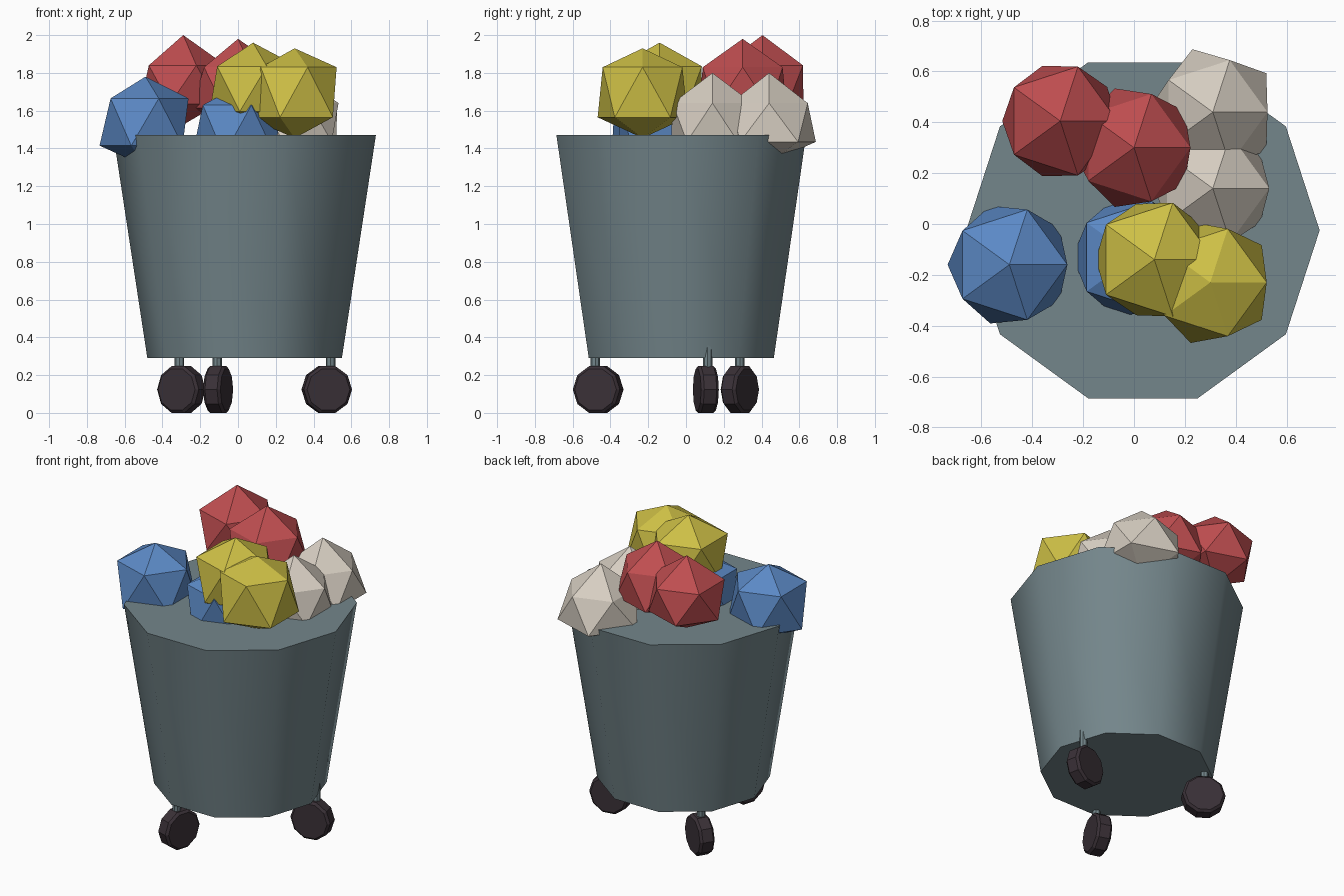
import bpy, bmesh, math
from mathutils import Matrix, Vector

if "Cube" in bpy.data.objects:
    bpy.data.objects.remove(bpy.data.objects["Cube"])


def material(name, rgb):
    m = bpy.data.materials.new(name)
    m.diffuse_color = (*rgb, 1)
    m.use_nodes = True
    m.node_tree.nodes["Principled BSDF"].inputs["Base Color"].default_value = m.diffuse_color
    return m


STEEL = material("grey_steel", (0.175, 0.24, 0.26))
RUBBER = material("dark_rubber", (0.042, 0.03, 0.038))
RED = material("red_bag", (0.52, 0.075, 0.08))
BLUE = material("blue_bag", (0.105, 0.25, 0.56))
YELLOW = material("yellow_bag", (0.61, 0.52, 0.06))
CREAM = material("cream_bag", (0.68, 0.62, 0.54))


def add_object(name, bm, mat, smooth_sides=False):
    bmesh.ops.recalc_face_normals(bm, faces=bm.faces[:])
    bm.normal_update()
    if smooth_sides:
        for f in bm.faces:
            f.smooth = abs(f.normal.z) < 0.8
        for e in bm.edges:
            if any(not f.smooth for f in e.link_faces):
                e.smooth = False
    me = bpy.data.meshes.new(name)
    bm.to_mesh(me)
    bm.free()
    me.materials.append(mat)
    ob = bpy.data.objects.new(name, me)
    bpy.context.collection.objects.link(ob)
    return ob


def cone(bm, sides, r_low, r_high, depth, matrix):
    bmesh.ops.create_cone(bm, cap_ends=True, segments=sides, radius1=r_low,
                          radius2=r_high, depth=depth, matrix=matrix)


# Tapered ten-sided bin, smooth walls and flat caps
bm = bmesh.new()
cone(bm, 10, 0.515, 0.695, 1.18, Matrix.Identity(4))
# make sure a corner points along +x
corner = max(bm.verts, key=lambda v: v.co.z * 10 + v.co.x)
turn = -math.atan2(corner.co.y, corner.co.x)
bmesh.ops.transform(bm, verts=bm.verts[:], matrix=Matrix.Translation((0.035, -0.025, 0.88))
                    @ Matrix.Rotation(turn, 4, 'Z'))
add_object("bin_body", bm, STEEL, True)

# Swivel casters: wheel position, stem position, axle direction in degrees
casters = [
    ("left", (-0.30, 0.285), (-0.31, 0.285), 58),
    ("front", (-0.105, -0.465), (-0.11, -0.48), -17),
    ("right", (0.47, 0.105), (0.49, 0.115), -79),
]
for side, wheel, stem, angle in casters:
    bm = bmesh.new()
    a = math.radians(angle)
    axle = Vector((math.cos(a), math.sin(a), 0))
    rot = axle.to_track_quat('Z', 'Y').to_matrix().to_4x4()
    cone(bm, 10, 0.13, 0.13, 0.095, Matrix.Rotation(math.radians(18), 4, 'Z'))
    rims = [e for e in bm.edges if abs(e.verts[0].co.z - e.verts[1].co.z) < 1e-4]
    bmesh.ops.bevel(bm, geom=rims, offset=0.014, segments=1, affect='EDGES')
    bmesh.ops.transform(bm, verts=bm.verts[:],
                        matrix=Matrix.Translation((*wheel, 0.125)) @ rot)
    # rest the wheel exactly on the ground
    low = min(v.co.z for v in bm.verts)
    bmesh.ops.translate(bm, verts=bm.verts[:], vec=(0, 0, -low))
    add_object(side + "_caster_wheel", bm, RUBBER)

    bm = bmesh.new()
    cone(bm, 8, 0.025, 0.025, 0.26, Matrix.Translation((*stem, 0.25)))
    add_object(side + "_caster_stem", bm, STEEL)


# Faceted rubbish bags: sagging icosahedra, slightly wider at the lower ring
def bag(name, x, y, top, mat, shoulder=0.12, upper=0.222, lower=0.245):
    bm = bmesh.new()
    bmesh.ops.create_icosphere(bm, subdivisions=1, radius=1)
    for v in bm.verts:
        z = v.co.z
        flat = Vector((v.co.x, v.co.y))
        if z > 0.8:
            r, h = 0, top
        elif z > 0:
            r, h = upper, top - shoulder
        elif z > -0.8:
            r, h = lower, top - 0.365
        else:
            r, h = 0, top - 0.475
        if r:
            flat = flat.normalized() * r
        v.co = (x + flat.x, y + flat.y, h)
    add_object(name, bm, mat)


bag("red_bag_back", -0.29, 0.405, 2.0, RED, 0.16, 0.225, 0.228)
bag("red_bag_middle", 0.0, 0.30, 1.98, RED, 0.15)
bag("yellow_bag_left", 0.08, -0.14, 1.96, YELLOW, 0.125, 0.235, 0.23)
bag("yellow_bag_right", 0.30, -0.23, 1.93, YELLOW, 0.10, 0.222, 0.25)
bag("blue_bag_left", -0.49, -0.16, 1.78, BLUE, 0.115, 0.228, 0.243)
bag("blue_bag_middle", 0.0, -0.13, 1.73, BLUE, 0.10, 0.23, 0.242)
bag("cream_bag_back", 0.31, 0.44, 1.80, CREAM, 0.16, 0.215, 0.26)
bag("cream_bag_front", 0.31, 0.14, 1.80, CREAM, 0.16, 0.222, 0.23)
